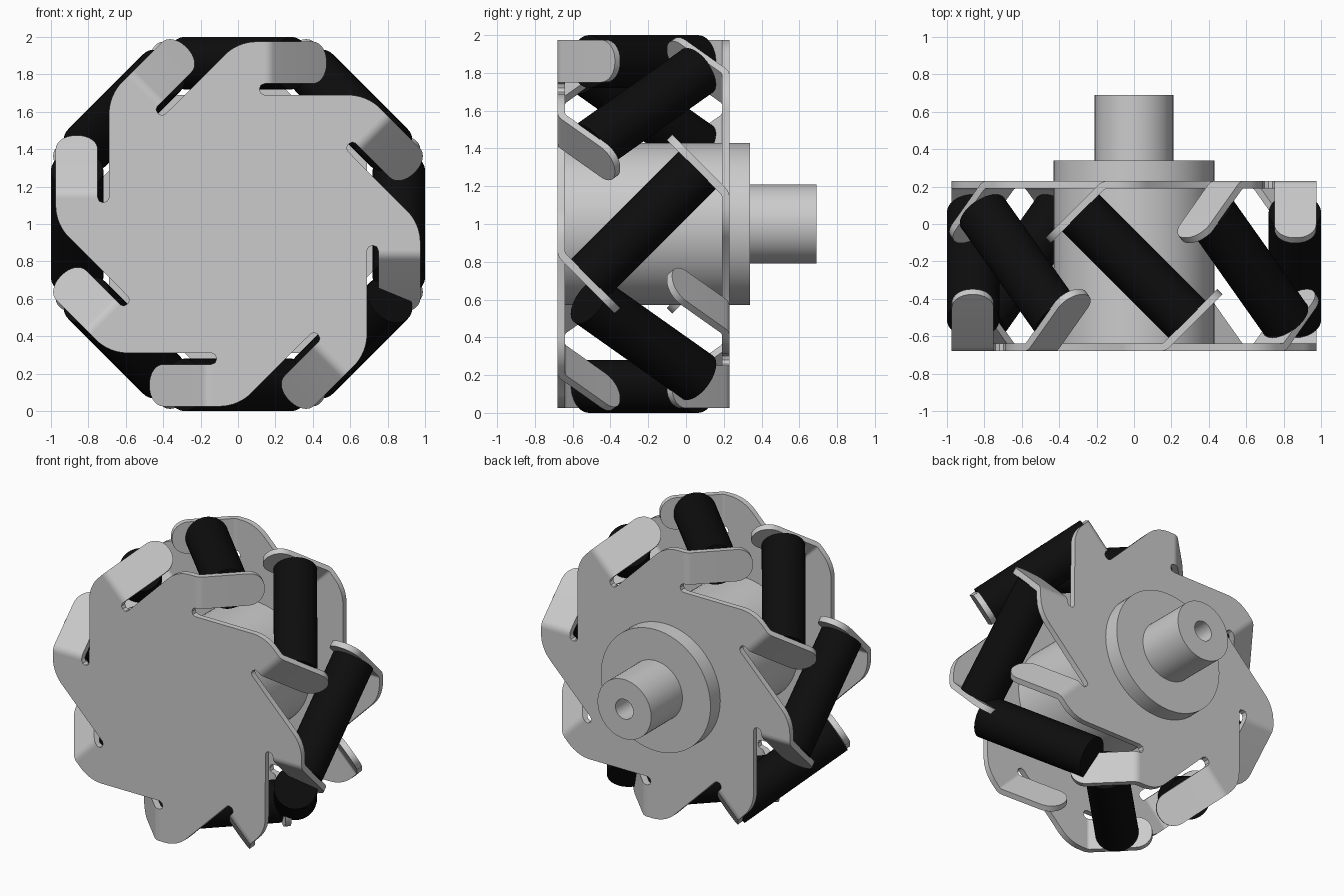
import bpy, bmesh, math
from mathutils import Vector, Matrix

if "Cube" in bpy.data.objects:
    bpy.data.objects.remove(bpy.data.objects["Cube"])

MID = -0.225          # y of the wheel's middle plane
N = 8                 # rollers / tabs per plate
Y_OUT, Y_IN = -0.68, -0.64


def finish(bm, name, mat=None):
    bmesh.ops.recalc_face_normals(bm, faces=bm.faces)
    me = bpy.data.meshes.new(name)
    bm.to_mesh(me)
    bm.free()
    ob = bpy.data.objects.new(name, me)
    bpy.context.collection.objects.link(ob)
    if mat:
        me.materials.append(mat)
    bpy.ops.object.select_all(action='DESELECT')
    ob.select_set(True)
    bpy.context.view_layer.objects.active = ob
    bpy.ops.object.shade_smooth_by_angle(angle=math.radians(30))
    return ob


def sector_point(k, u, v, y):
    """u = clockwise tangent, v = radial, in sector k seen from the front."""
    a = 2 * math.pi * k / N
    c, s = math.cos(a), math.sin(a)
    return Vector((u * c + v * s, y, 1 - u * s + v * c))


def loft(bm, rings, close_last=True):
    rings = [[bm.verts.new(p) for p in r] for r in rings]
    for a, b in zip(rings, rings[1:]):
        for i in range(len(a)):
            j = (i + 1) % len(a)
            bm.faces.new((a[i], a[j], b[j], b[i]))
    if close_last:
        bm.faces.new(rings[-1])
    return rings


def plate(name, flip):
    bm = bmesh.new()
    # flat pinwheel outline: filleted shoulder, bend line, rounded slot end
    r, top, u0 = 0.24, 0.975, 0.141
    d = r * math.tan(math.radians(22.5))
    sector = [(d + r * math.cos(t), top - r + r * math.sin(t))
              for t in (math.radians(135 - 45 * i / 8) for i in range(9))]
    sector += [(u0, top), (u0, 0.75), (0.122, 0.741), (0.115, 0.72),
               (0.122, 0.699), (u0, 0.69)]
    rings = loft(bm, [[sector_point(k, u, v, y) for k in range(N) for u, v in sector]
                      for y in (Y_OUT, Y_IN)])
    bm.faces.new(rings[0])
    # tabs bent inward 45 degrees with rounded tips
    ro, ri, length, tip = 0.07, 0.03, 0.40, 0.105
    q = math.sqrt(0.5)
    cols = [(math.radians(45 * i / 6), 0, 0) for i in range(7)]
    for i in range(9):
        t = math.radians(90 * i / 8)
        cols.append((math.pi / 4, length - tip + tip * math.sin(t), tip * (1 - math.cos(t))))
    for k in range(N):
        rings = []
        for a, s, inset in cols:
            def pt(rad, v):
                return sector_point(k, u0 + rad * math.sin(a) + s * q, v,
                                    Y_OUT + ro - rad * math.cos(a) + s * q)
            lo, hi = 0.75 + inset, top - inset
            rings.append([pt(ro, lo), pt(ro, hi), pt(ri, hi), pt(ri, lo)])
        loft(bm, rings)
    if flip:   # back plate is the front plate turned half a turn about z
        bmesh.ops.rotate(bm, verts=bm.verts, cent=(0, MID, 0),
                         matrix=Matrix.Rotation(math.pi, 3, 'Z'))
    return finish(bm, name)


plate("front_plate", False)
plate("back_plate", True)

# hub drum and shaft with blind bore
bm = bmesh.new()
seg = 64
profile = [(0.43, -0.65), (0.43, 0.34), (0.21, 0.34), (0.21, 0.69), (0.07, 0.69), (0.07, 0.1)]
rings = loft(bm, [[(r * math.cos(2 * math.pi * i / seg), y, 1 + r * math.sin(2 * math.pi * i / seg))
                   for i in range(seg)] for r, y in profile])
bm.faces.new(rings[0])
finish(bm, "hub_and_shaft")

# rollers, set at 45 degrees; the lower right one is mounted the other way
rubber = bpy.data.materials.new("black_rubber")
rubber.diffuse_color = (0.004, 0.004, 0.004, 1)
rubber.use_nodes = True
rubber.node_tree.nodes["Principled BSDF"].inputs["Base Color"].default_value = rubber.diffuse_color
for k in range(N):
    slope = -1 if k == 3 else 1
    centre = sector_point(k, 0, 0.86, MID)
    radial = sector_point(k, 0, 1, 0) - Vector((0, 0, 1))
    axis = (sector_point(k, slope, 0, -1) - Vector((0, 0, 1))).normalized()
    side = radial.cross(axis)
    m = Matrix((radial, axis.cross(radial), axis)).transposed().to_4x4()
    m.translation = centre
    bm = bmesh.new()
    bmesh.ops.create_cone(bm, cap_ends=True, segments=48, radius1=0.14, radius2=0.14,
                          depth=0.81, matrix=m)
    finish(bm, f"roller_{k + 1}", rubber)
